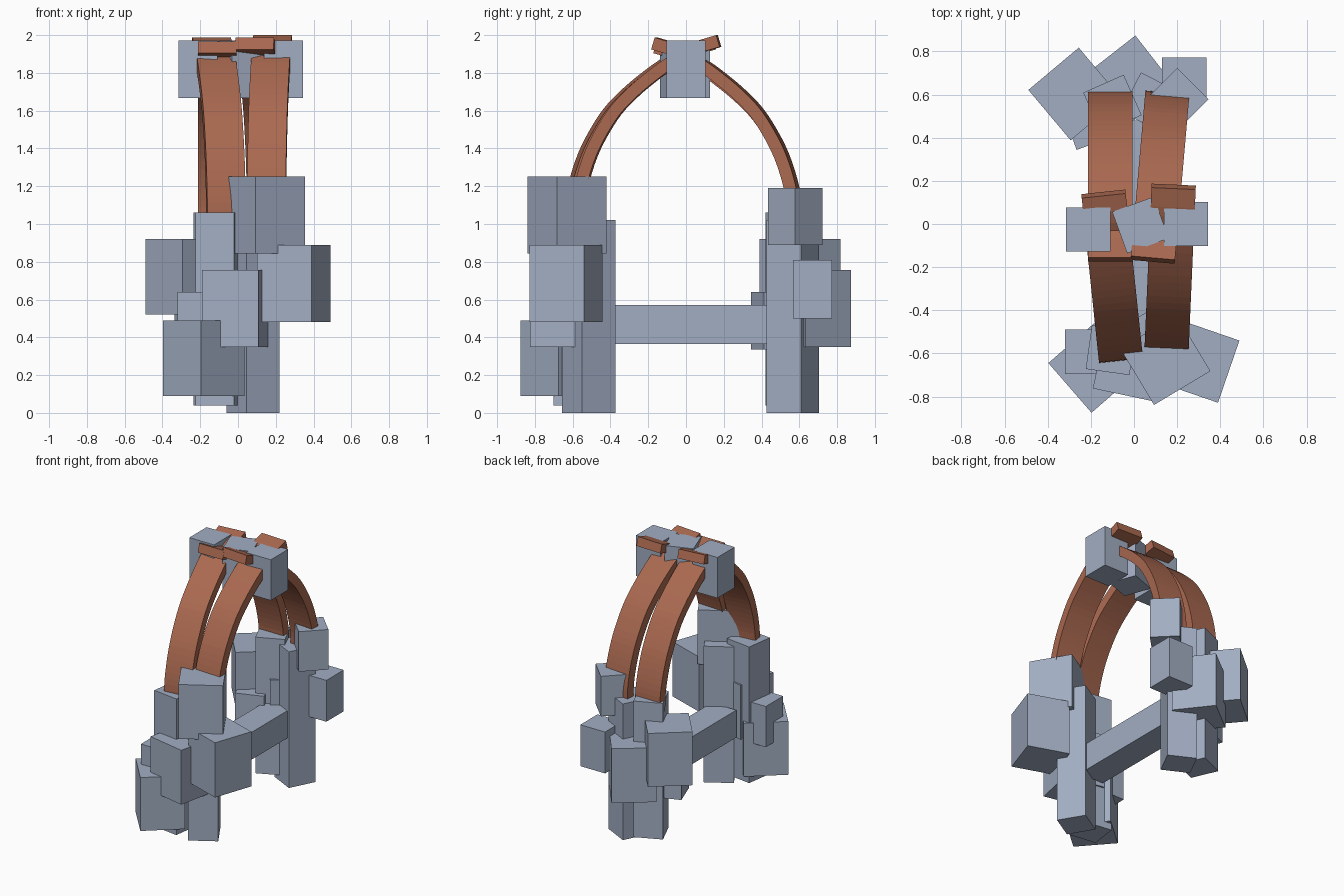
import bpy, bmesh, math
from mathutils import Matrix, Vector

if "Cube" in bpy.data.objects:
    bpy.data.objects.remove(bpy.data.objects["Cube"])


def material(name, rgb):
    m = bpy.data.materials.new(name)
    m.diffuse_color = (*rgb, 1)
    m.use_nodes = True
    m.node_tree.nodes["Principled BSDF"].inputs["Base Color"].default_value = m.diffuse_color
    return m


STONE = material("blue grey stone", (0.36, 0.42, 0.54))
BRICK = material("terracotta", (0.40, 0.14, 0.08))


def finish(name, bm, mat):
    bmesh.ops.recalc_face_normals(bm, faces=bm.faces)
    me = bpy.data.meshes.new(name)
    bm.to_mesh(me)
    bm.free()
    me.materials.append(mat)
    ob = bpy.data.objects.new(name, me)
    bpy.context.collection.objects.link(ob)
    return ob


def block(name, x, y, z0, z1, sx, sy, angle):
    """Upright box turned about z."""
    bm = bmesh.new()
    mat = (Matrix.Translation((x, y, (z0 + z1) / 2))
           @ Matrix.Rotation(math.radians(angle), 4, 'Z')
           @ Matrix.Diagonal((sx, sy, z1 - z0, 1)))
    bmesh.ops.create_cube(bm, size=1, matrix=mat)
    return finish(name, bm, STONE)


# Stone piers: big blocks, tall pillars and small blocks (x, y, z0, z1, size, angle)
piers = {
    "front_big_block": [(-0.182, -0.66, 0.09, 0.49, 0.305, 41),
                        (-0.01, -0.645, 0.35, 0.757, 0.305, -12),
                        (0.295, -0.635, 0.48, 0.89, 0.305, -19),
                        (0.145, -0.63, 0.845, 1.252, 0.305, 31)],
    "front_pillar": [(0.08, -0.515, 0.0, 1.02, 0.205, 31),
                     (-0.108, -0.585, 0.04, 1.06, 0.205, -8)],
    "front_small_block": [(-0.217, -0.592, 0.335, 0.64, 0.205, 0)],
    "back_big_block": [(-0.275, 0.603, 0.52, 0.92, 0.305, 40),
                       (-0.02, 0.66, 0.35, 0.757, 0.305, 38)],
    "back_pillar": [(0.077, 0.565, 0.0, 1.02, 0.205, -27),
                    (-0.10, 0.557, 0.04, 1.06, 0.205, 24)],
    "back_small_block": [(0.233, 0.67, 0.50, 0.81, 0.205, 0),
                         (0.20, 0.578, 0.89, 1.19, 0.205, 45),
                         (-0.205, 0.475, 0.335, 0.64, 0.205, 20)],
    # Keystones at the crown
    "crown_block": [(-0.212, -0.025, 1.667, 1.972, 0.205, 0),
                    (0.03, -0.005, 1.667, 1.972, 0.205, 20),
                    (0.241, 0.0, 1.667, 1.972, 0.205, 0)],
}
for name, rows in piers.items():
    for x, y, z0, z1, s, a in rows:
        block(name, x, y, z0, z1, s, s, a)

# Tie beam between the piers
block("tie_beam", 0.0, 0.015, 0.365, 0.57, 0.205, 0.93, 0)

# Arch ribs: outer curve from foot to tip (inward distance, height)
CURVE = [(0, 1.0), (.005, 1.12), (.03, 1.245), (.075, 1.38), (.135, 1.5),
         (.21, 1.615), (.30, 1.71), (.40, 1.795), (.51, 1.875),
         (.64, 1.95), (.77, 1.992)]


def smooth_curve(pts, n=3):
    """Catmull-Rom subdivision of the profile."""
    p = [Vector(q) for q in pts]
    p = [2 * p[0] - p[1]] + p + [2 * p[-1] - p[-2]]
    out = []
    for i in range(1, len(p) - 2):
        a, b, c, d = p[i - 1:i + 3]
        for k in range(n):
            t = k / n
            out.append(0.5 * (2 * b + (c - a) * t + (2 * a - 5 * b + 4 * c - d) * t * t
                              + (3 * b - a - 3 * c + d) * t ** 3))
    return out + [p[-2]]


def rib(name, x, y, angle, dz, thick=0.065, width=0.205):
    outer = smooth_curve(CURVE)
    bm = bmesh.new()
    turn = (Matrix.Translation((x, y, dz))
            @ Matrix.Rotation(math.radians(angle), 4, 'Z'))
    rings = []
    for i, p in enumerate(outer):
        t = (outer[min(i + 1, len(outer) - 1)] - outer[max(i - 1, 0)]).normalized()
        q = p + Vector((t.y, -t.x)) * thick
        rings.append([bm.verts.new(turn @ Vector((sx * width / 2, r.x, r.y)))
                      for sx, r in ((-1, p), (1, p), (1, q), (-1, q))])
    for a, b in zip(rings, rings[1:]):
        for k in range(4):
            bm.faces.new((a[k], a[(k + 1) % 4], b[(k + 1) % 4], b[k]))
    bm.faces.new(rings[0])
    bm.faces.new(rings[-1][::-1])
    return finish(name, bm, BRICK)


rib("front_left_rib", -0.06, -0.635, 6, -0.005)
rib("front_right_rib", 0.15, -0.605, -2.5, 0.008)
rib("back_left_rib", -0.11, 0.615, 180, -0.025)
rib("back_right_rib", 0.155, 0.61, 175, -0.005)
